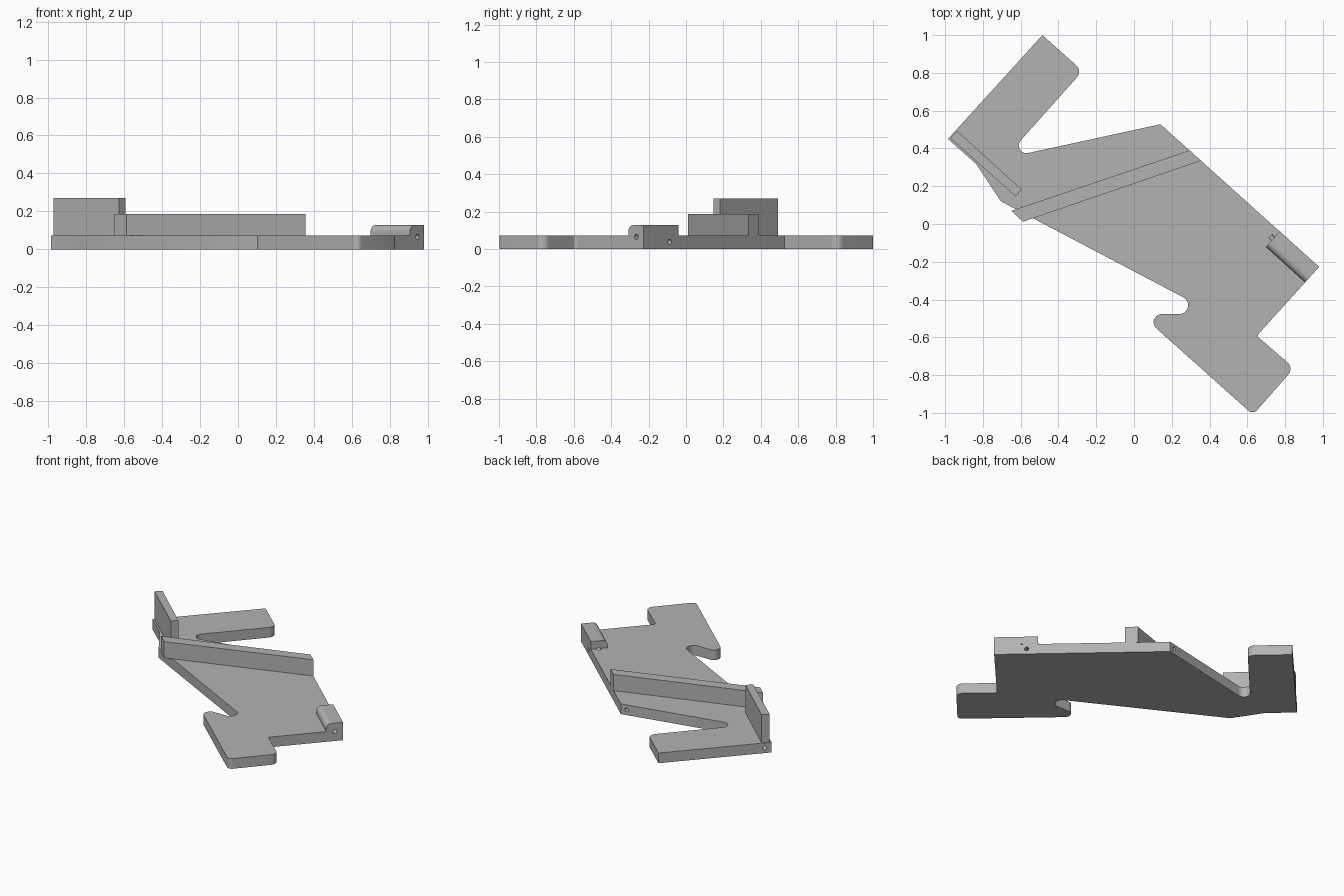
import bpy, bmesh, math
from mathutils import Vector

if "Cube" in bpy.data.objects:
    bpy.data.objects.remove(bpy.data.objects["Cube"])

grey = bpy.data.materials.new("plain grey")
grey.diffuse_color = (0.45, 0.45, 0.45, 1)
grey.use_nodes = True
grey.node_tree.nodes["Principled BSDF"].inputs["Base Color"].default_value = grey.diffuse_color


def fillet(points, steps=10):
    """Round each (x, y, radius) corner of a closed profile."""
    out, n = [], len(points)
    for i, (x, y, r) in enumerate(points):
        p = Vector((x, y))
        if r == 0:
            out.append(p)
            continue
        a = (Vector(points[i - 1][:2]) - p).normalized()
        b = (Vector(points[(i + 1) % n][:2]) - p).normalized()
        half = a.angle(b) / 2
        c = p + (a + b).normalized() * (r / math.sin(half))
        s = p + a * (r / math.tan(half)) - c
        e = p + b * (r / math.tan(half)) - c
        for k in range(steps + 1):
            t, w = k / steps, math.pi - 2 * half
            out.append(c + (s * math.sin((1 - t) * w) + e * math.sin(t * w)) / math.sin(w))
    return out


def extrude(name, ring, offset):
    """Solid from a ring of 3D points swept along an offset."""
    bm = bmesh.new()
    face = bm.faces.new([bm.verts.new(p) for p in ring])
    res = bmesh.ops.extrude_face_region(bm, geom=[face], use_keep_orig=True)
    bmesh.ops.translate(bm, verts=[v for v in res["geom"] if isinstance(v, bmesh.types.BMVert)],
                        vec=offset)
    bmesh.ops.recalc_face_normals(bm, faces=bm.faces)
    mesh = bpy.data.meshes.new(name)
    bm.to_mesh(mesh)
    bm.free()
    mesh.materials.append(grey)
    obj = bpy.data.objects.new(name, mesh)
    bpy.context.collection.objects.link(obj)
    return obj


def slab(name, outline, z0, z1):
    return extrude(name, [Vector((p[0], p[1], z0)) for p in outline], Vector((0, 0, z1 - z0)))


def drill(targets, start, direction, depth, r=0.014):
    """Bore a round blind hole into each target."""
    d = Vector(direction).normalized()
    side, up = d.cross(Vector((0, 0, 1))), Vector((0, 0, 1))
    base = Vector(start) - d * 0.03
    ring = [base + side * (r * math.cos(a)) + up * (r * math.sin(a))
            for a in (math.tau * k / 20 for k in range(20))]
    cutter = extrude("drill_cutter", ring, d * (depth + 0.03))
    cutter.hide_render = True
    for t in targets:
        mod = t.modifiers.new("hole", "BOOLEAN")
        mod.operation, mod.solver, mod.object = "DIFFERENCE", "EXACT", cutter
        bpy.context.view_layer.objects.active = t
        bpy.ops.object.modifier_apply(modifier=mod.name)
    bpy.data.objects.remove(cutter)


# Base plate with arm, notch and hooked foot
H = 0.072
base_plate = slab("base_plate", fillet([
    (-0.485, 1.0, 0), (-0.272, 0.81, 0.045), (-0.683, 0.349, 0.041), (0.14, 0.528, 0),
    (0.98, -0.227, 0), (0.65, -0.592, 0.015), (0.847, -0.763, 0.045), (0.63, -1.01, 0.032),
    (0.034, -0.477, 0.043), (0.43, -0.477, 0.047), (-0.705, 0.12, 0),
    (-0.835, 0.317, 0), (-0.985, 0.45, 0)]), 0, H)

# Long and short upright fences
long_fence = slab("long_fence", [(-0.65, 0.07), (-0.588, 0.012), (0.355, 0.335), (0.295, 0.39)],
                  H, 0.187)
short_fence = slab("short_fence", [(-0.935, 0.492), (-0.973, 0.455), (-0.628, 0.147),
                                   (-0.594, 0.182)], H, 0.27)

# Lug on the right edge, rounded along its inner top edge
along = Vector((-0.742, 0.671, 0))
across = Vector((-0.67, -0.742, 0))
corner = Vector((0.98, -0.227, 0))
section = fillet([(0, H, 0), (0.11, H, 0), (0.11, 0.127, 0.035), (0, 0.127, 0)])
lug = extrude("lug", [corner + across * p.x + Vector((0, 0, p.y)) for p in section], along * 0.28)

# Small bored holes
drill([base_plate, lug], corner + across * 0.052 + Vector((0, 0, 0.065)), along, 0.30)
drill([base_plate], (0.825, -0.088, 0.038), (-0.67, -0.742, 0), 0.2)
drill([base_plate], (0.10, 0.519, 0.038), (0.21, -0.978, 0), 0.2)
drill([base_plate], (-0.955, 0.483, 0.036), (0.742, -0.671, 0), 0.2)

for obj in (base_plate, long_fence, short_fence, lug):
    bpy.ops.object.select_all(action="DESELECT")
    obj.select_set(True)
    bpy.context.view_layer.objects.active = obj
    bpy.ops.object.shade_smooth_by_angle(angle=math.radians(30))
